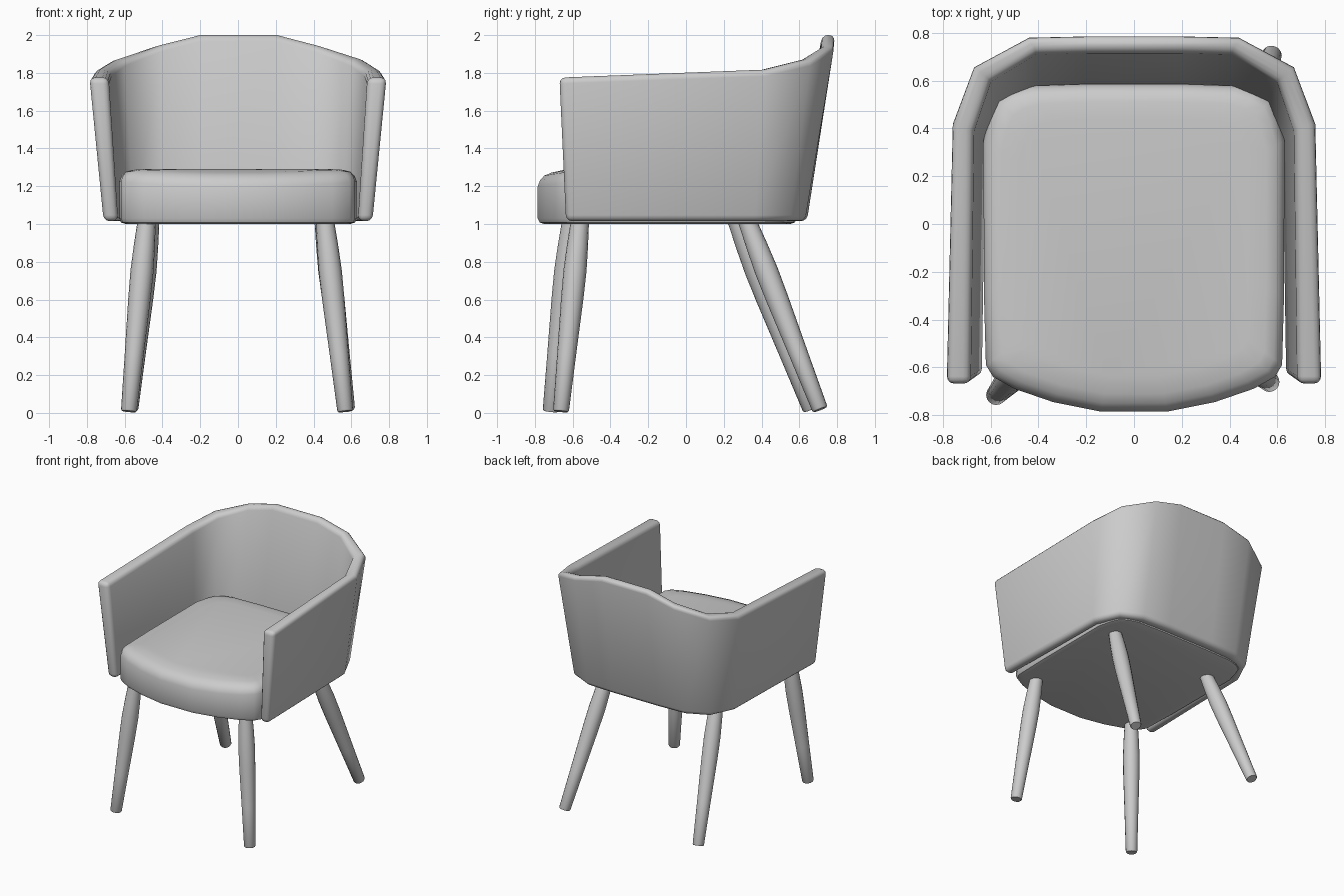
import bpy, bmesh, math
from mathutils import Vector

if "Cube" in bpy.data.objects:
    bpy.data.objects.remove(bpy.data.objects["Cube"])


def loft(name, rings, closed_caps=True, bevel=0.0, smooth=45):
    """Skin a list of equal-length closed rings, cap the ends, round sharp edges."""
    bm = bmesh.new()
    rows = [[bm.verts.new(p) for p in ring] for ring in rings]
    n = len(rows[0])
    for a, b in zip(rows, rows[1:]):
        for i in range(n):
            j = (i + 1) % n
            bm.faces.new((a[i], a[j], b[j], b[i]))
    if closed_caps:
        bm.faces.new(rows[0][::-1])
        bm.faces.new(rows[-1])
    bmesh.ops.recalc_face_normals(bm, faces=bm.faces)
    if bevel:
        sharp = [e for e in bm.edges if e.calc_face_angle(0) > math.radians(52)]
        bmesh.ops.bevel(bm, geom=sharp, offset=bevel, segments=3, profile=0.5,
                        affect='EDGES', clamp_overlap=True)
    mesh = bpy.data.meshes.new(name)
    bm.to_mesh(mesh)
    bm.free()
    ob = bpy.data.objects.new(name, mesh)
    bpy.context.collection.objects.link(ob)
    bpy.ops.object.select_all(action='DESELECT')
    ob.select_set(True)
    bpy.context.view_layer.objects.active = ob
    bpy.ops.object.shade_smooth_by_angle(angle=math.radians(smooth))
    return ob


# Wraparound shell: outer top, inner top, inner bottom, outer bottom at each station
BASE = 1.015
stations = [
    # top z, outer top, inner top, inner bottom, outer bottom
    (1.775, (0.787, -0.67), (0.685, -0.67), (0.635, -0.635), (0.712, -0.635)),
    (1.815, (0.762, 0.42), (0.672, 0.39), (0.62, 0.33), (0.69, 0.36)),
    (1.870, (0.672, 0.66), (0.60, 0.60), (0.55, 0.48), (0.60, 0.55)),
    (1.945, (0.44, 0.785), (0.41, 0.715), (0.40, 0.545), (0.43, 0.63)),
    (2.000, (0.20, 0.79), (0.20, 0.72), (0.20, 0.555), (0.20, 0.64)),
]


def section(st, side):
    z, ot, it, ib, ob = st
    return [Vector((side * p[0], p[1], h))
            for p, h in ((ot, z), (it, z), (ib, BASE), (ob, BASE))]


shell = [section(s, 1) for s in stations] + [section(s, -1) for s in reversed(stations)]
loft("armrest_and_back_shell", shell, bevel=0.032)

# Seat cushion: half outline mirrored, stacked as inset rings with a dropped front lip
half = [(0.14, -0.785), (0.34, -0.745), (0.50, -0.69), (0.59, -0.64), (0.62, -0.59),
        (0.628, -0.3), (0.63, 0.35), (0.605, 0.45), (0.575, 0.52), (0.52, 0.555),
        (0.44, 0.578), (0.20, 0.586)]
outline = half + [(-x, y) for x, y in reversed(half)]
levels = [(0.035, 1.0), (0.01, 1.008), (0.0, 1.03), (0.0, 1.225), (0.012, 1.255),
          (0.035, 1.277), (0.075, 1.287), (0.15, 1.291)]
cushion = []
for inset, z in levels:
    ring = []
    for x, y in outline:
        px, py = x * (1 - inset / 0.63), -0.1 + (y + 0.1) * (1 - inset / 0.69)
        drop = 0.16 * max(0, -0.62 - py) if z > 1.1 else 0
        ring.append((px, py, z - drop))
    cushion.append(ring)
loft("seat_cushion", cushion)


# Tapered splayed legs, swelling below the seat
def leg(name, foot, top):
    foot, top = Vector(foot), Vector(top)
    axis = top - foot
    turn = Vector((0, 0, 1)).rotation_difference(axis)
    rings = []
    for t, r in ((0, 0.037), (0.008, 0.042), (0.3, 0.05), (0.6, 0.059),
                 (0.75, 0.061), (0.88, 0.056), (1.0, 0.049), (1.05, 0.047)):
        rings.append([foot + axis * t + turn @ Vector((r * math.cos(a), r * math.sin(a), 0))
                      for a in (math.tau * k / 16 for k in range(16))])
    loft(name, rings)


leg("front_left_leg", (-0.578, -0.717, 0.008), (-0.485, -0.61, 1.0))
leg("front_right_leg", (0.568, -0.662, 0.008), (0.462, -0.563, 1.0))
leg("back_left_leg", (-0.57, 0.66, 0.018), (-0.466, 0.275, 1.0))
leg("back_right_leg", (0.578, 0.71, 0.018), (0.455, 0.33, 1.0))
